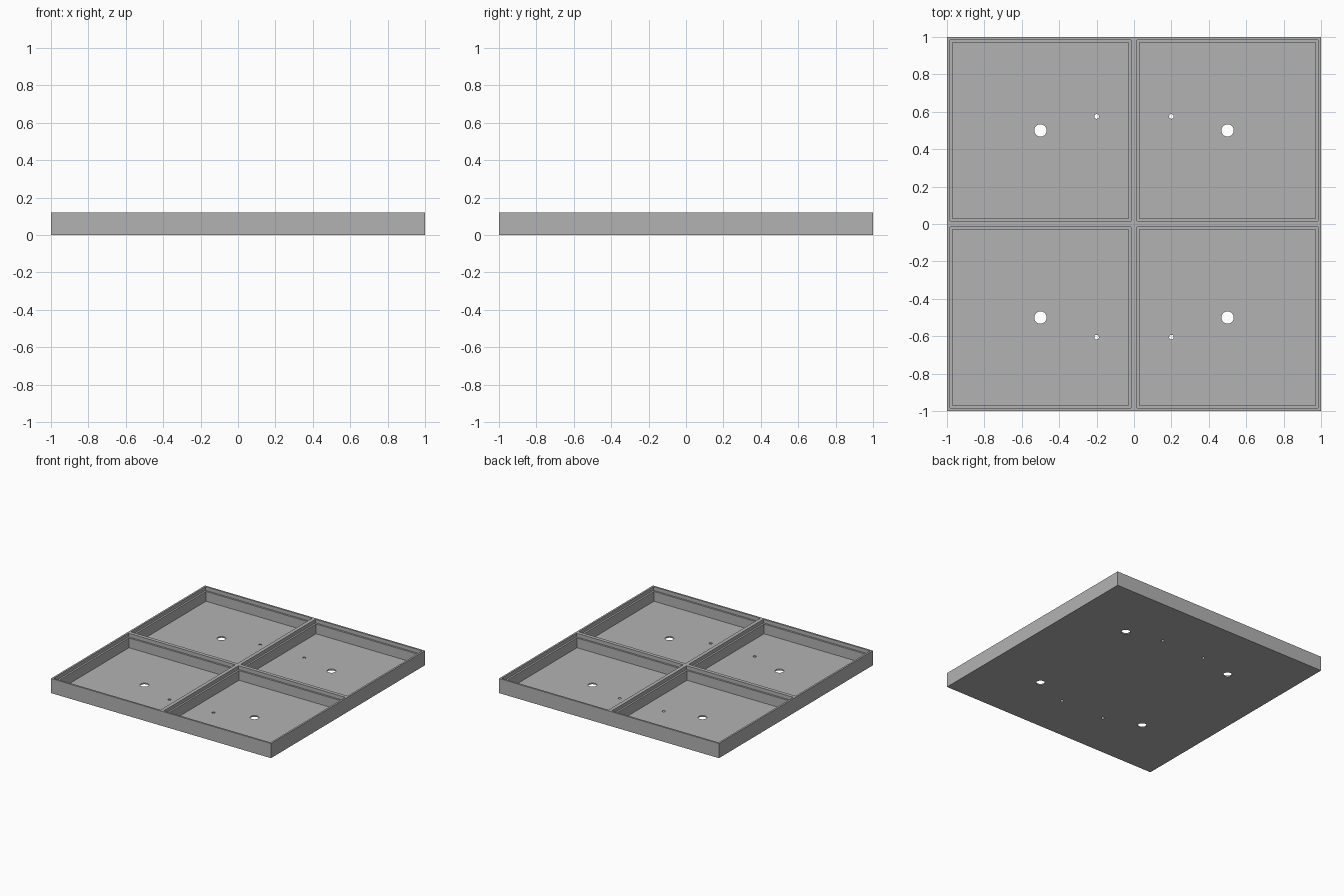
import bpy

SIZE, HEIGHT = 2.0, 0.12
FLOOR = 0.01          # floor thickness
RIM, WALL = 0.015, 0.03   # wall half-thickness above and below the ledge
LEDGE = 0.09          # height of the ledge

cube = bpy.data.objects.get("Cube")
if cube:
    bpy.data.objects.remove(cube, do_unlink=True)

grey = bpy.data.materials.new("light_grey")
grey.use_nodes = True
colour = (0.45, 0.45, 0.45, 1)
grey.diffuse_color = colour
grey.node_tree.nodes["Principled BSDF"].inputs["Base Color"].default_value = colour


def box(name, x, y, width, z0, z1):
    bpy.ops.mesh.primitive_cube_add(size=1, location=(x, y, (z0 + z1) / 2))
    ob = bpy.context.object
    ob.name = name
    ob.scale = (width, width, z1 - z0)
    bpy.ops.object.transform_apply(location=True, scale=True)
    return ob


def hole(name, x, y, radius):
    bpy.ops.mesh.primitive_cylinder_add(vertices=32, radius=radius, depth=0.1, location=(x, y, 0))
    bpy.context.object.name = name
    return bpy.context.object


def cut(target, cutter):
    mod = target.modifiers.new("cut", "BOOLEAN")
    mod.operation, mod.solver, mod.object = "DIFFERENCE", "EXACT", cutter
    bpy.context.view_layer.objects.active = target
    bpy.ops.object.modifier_apply(modifier=mod.name)
    bpy.data.objects.remove(cutter, do_unlink=True)


# Solid block that becomes the tray
tray = box("divided_tray", 0, 0, SIZE, 0, HEIGHT)

# Four compartments, each with a stepped rim, a drain hole and a small screw hole
for sx in (-1, 1):
    for sy in (-1, 1):
        x, y = 0.5 * sx, 0.5 * sy
        cut(tray, box("rim_cutter", x, y, 1 - 2 * RIM, LEDGE, HEIGHT + 0.1))
        cut(tray, box("pocket_cutter", x, y, 1 - 2 * WALL, FLOOR, HEIGHT + 0.1))
        cut(tray, hole("drain_cutter", x, y, 0.033))
        cut(tray, hole("screw_cutter", 0.2 * sx, 0.575 if sy > 0 else -0.605, 0.0125))

# Single colour, smooth hole walls with sharp edges
tray.data.materials.clear()
tray.data.materials.append(grey)
for face in tray.data.polygons:
    face.material_index = 0
bpy.ops.object.select_all(action="DESELECT")
tray.select_set(True)
bpy.context.view_layer.objects.active = tray
bpy.ops.object.shade_smooth_by_angle()
